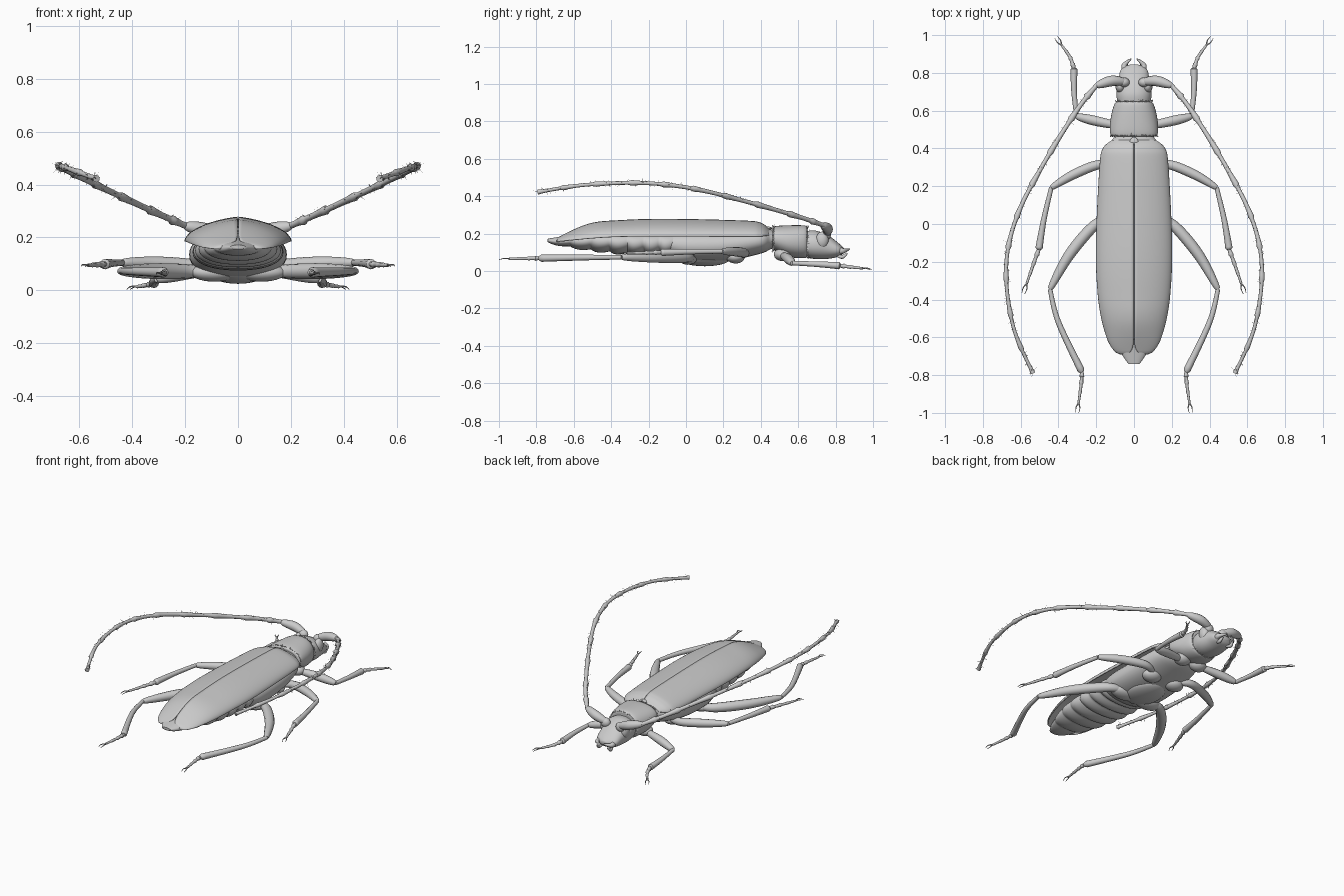
import bpy, math, random
from mathutils import Vector

if "Cube" in bpy.data.objects:
    bpy.data.objects.remove(bpy.data.objects["Cube"])
random.seed(4)
UP = Vector((0, 0, 1))


def spline(rows, n):
    """Catmull-Rom resampling of rows of numbers, n samples per span."""
    P = [rows[0]] + list(rows) + [rows[-1]]
    out = []
    for i in range(1, len(P) - 2):
        for k in range(n):
            t = k / n
            out.append([0.5 * (2*b + (c-a)*t + (2*a-5*b+4*c-d)*t*t + (3*b-a-3*c+d)*t**3)
                        for a, b, c, d in zip(P[i-1], P[i], P[i+1], P[i+2])])
    out.append(list(rows[-1]))
    return out


def add(name, verts, faces, mirror=False):
    me = bpy.data.meshes.new(name)
    me.from_pydata(verts, [], faces)
    ob = bpy.data.objects.new(name, me)
    bpy.context.collection.objects.link(ob)
    if mirror:
        ob.modifiers.new("mirror", 'MIRROR').use_mirror_merge = False
    bpy.ops.object.select_all(action='DESELECT')
    ob.select_set(True)
    bpy.context.view_layer.objects.active = ob
    bpy.ops.object.shade_smooth_by_angle(angle=math.radians(50))
    return ob


def skin(rings):
    """Closed faces over a stack of equal rings."""
    m = len(rings[0])
    v = [p for r in rings for p in r]
    f = [(i*m+j, i*m+(j+1) % m, (i+1)*m+(j+1) % m, (i+1)*m+j)
         for i in range(len(rings)-1) for j in range(m)]
    return v, f + [tuple(range(m))[::-1], tuple(range(len(v)-m, len(v)))]


def oval(w, y, lo, hi, a, power=2.2):
    """Point at angle a on a superellipse cross-section."""
    c, s = math.cos(a), math.sin(a)
    return Vector((w*math.copysign(abs(c)**(2/power), c), y,
                   (lo+hi)/2 + (hi-lo)/2*math.copysign(abs(s)**(2/power), s)))


def loft(name, rows, n=6, m=40):
    """Body section: rows are (y, half width, bottom z, top z)."""
    S = spline(rows, n) if n > 1 else rows
    return add(name, *skin([[oval(w, y, lo, hi, 2*math.pi*j/m) for j in range(m)] for y, w, lo, hi in S]))


def tube(name, pts, radius, n=12, m=12):
    """Mirrored limb along pts; radius is a function of 0..1."""
    S = [Vector(p) for p in spline(pts, n)]
    rings = []
    for i, p in enumerate(S):
        rad = radius(i / (len(S) - 1))
        t = (S[min(i+1, len(S)-1)] - S[max(i-1, 0)]).normalized()
        u = t.cross(UP).normalized()
        w = u.cross(t)
        rings.append([p + rad*(math.cos(2*math.pi*j/m)*u + math.sin(2*math.pi*j/m)*w) for j in range(m)])
    return add(name, *skin(rings), mirror=True)


def hairs(name, roots, mirror=False, r=0.0011):
    """Thin three-sided bristles from (root, vector) pairs."""
    v, f = [], []
    for p, d in roots:
        u = d.orthogonal().normalized()
        w = d.normalized().cross(u)
        k = len(v)
        v += [p + r*u, p + r*w, p - r*(u+w), p + d]
        f += [(k, k+1, k+3), (k+1, k+2, k+3), (k+2, k, k+3)]
    return add(name, v, f, mirror)


def blob(name, loc, size, mirror=True):
    for s in ((1, -1) if mirror else (1,)):
        bpy.ops.mesh.primitive_uv_sphere_add(segments=24, ring_count=14, location=(s*loc[0], loc[1], loc[2]))
        bpy.context.object.name = name
        bpy.context.object.scale = size
        bpy.ops.object.shade_smooth()


# wing cases: outer half width, edge z and top z along y; the tip rounds off by rule
case_rows = [(.445, .115, .19, .225), (.40, .165, .185, .258), (.30, .183, .185, .270), (-.10, .202, .185, .279),
             (-.35, .194, .183, .272), (-.52, .169, .173, .253), (-.692, .115, .156, .178)]
verts, faces, N = [], [], 18
S = spline(case_rows, 10)
for y, xo, lo, hi in S:
    k = max(0, (-.60 - y) / .092)
    round_off = 1 - math.sqrt(max(0, 1 - k*k))
    xi, xo = .002 + .055*round_off**1.5, xo - .045*round_off
    for j in range(N + 1):
        x = xi + (xo - xi) * math.sin(j / N * math.pi / 2)
        u = x / xo
        verts.append((x, y, lo + (hi - lo) * (0.75*math.sqrt(max(0, 1 - u*u)) + 0.25*(1 - u))))
for i in range(len(S) - 1):
    for j in range(N):
        k = i*(N + 1) + j
        faces.append((k, k+N+1, k+N+2, k+1))
cases = add("wing_cases", verts, faces)
sol = cases.modifiers.new("shell", 'SOLIDIFY')
sol.thickness, sol.offset = 0.008, -1
cases.modifiers.new("mirror", 'MIRROR').use_mirror_merge = False

# thorax underside, pronotum, head
loft("thorax", [(.475, .10, .125, .215), (.45, .112, .115, .222), (.39, .155, .09, .225), (.20, .18, .05, .225),
                (0, .182, .048, .225), (-.12, .15, .09, .21)])
loft("pronotum", [(.464, .09, .13, .22), (.472, .124, .11, .238), (.55, .125, .075, .244),
                  (.638, .102, .069, .242), (.648, .07, .09, .22)])
loft("head", [(.63, .085, .075, .21), (.69, .093, .064, .216), (.76, .082, .065, .19),
              (.82, .068, .078, .145), (.845, .02, .1, .122)])
blob("eye", (.072, .728, .165), (.026, .034, .045))
blob("antenna_socket", (.055, .75, .195), (.032, .026, .03))
tube("mandible", [(.045, .815, .108), (.05, .842, .108), (.014, .876, .118)], lambda t: .002 + .018*(1 - t**1.5))
tube("palp", [(.03, .80, .085), (.042, .835, .075), (.038, .862, .095)], lambda t: .004 + .006*math.sin(math.pi*t))

# abdomen: smooth taper with a groove between the segments
rows, count = [], 7
for i in range(106):
    q = i / 105                                   # 0 at the waist, 1 at the tip
    s = (1.25*q - .25*q*q) * count                # segments shorten to the rear
    t = (count * q * (1.4 - .4*q)) % 1
    t = s % 1 if i < 105 else 1
    dip = .022 * (1 - math.sin(math.pi * t**1.4)**.6) * (1 - .6*q)
    y = -.06 - .68*q
    w = .034 + .138*(1 - q**3.2)
    lo = .075 + .072*q**2.2
    rows.append((y, w - dip*.6, lo + dip, .215 - .18*max(0, -.5 - y)))
loft("abdomen", rows, n=1)

# breastplate and hip joints
blob("breastplate", (0, .10, .068), (.11, .14, .043), mirror=False)
blob("front_hip", (.06, .515, .088), (.055, .045, .035))
blob("middle_hip", (.085, .265, .075), (.06, .05, .035))
blob("hind_hip", (.09, .01, .068), (.09, .05, .035))


def leg(part, thigh, shin, foot, fat):
    """Spindle thigh, flaring shin, jointed foot that ends in two claws."""
    tube(part + "_thigh", thigh, lambda t: .013 + (fat - .013)*math.sin(math.pi*t**1.1)**.8 if 0 < t < 1 else .012)
    tube(part + "_shin", [thigh[-1]] + shin, lambda t: .012 + .008*t**1.5 if t < .97 else .012)
    tube(part + "_foot", [shin[-1]] + foot, lambda t: .006 + .008*(1 - t)*(.5 + (t*4 % 1)**2))
    p = Vector(foot[0])
    tip = Vector(foot[-1])
    c = (tip - p).normalized() * .055
    side = c.cross(UP).normalized() * .010
    for s in (1, -1):
        tube(part + "_claw", [tip, tip + c*.5 + s*side + UP*.003, tip + c + s*side*.8 - UP*.004],
             lambda t: .0045 - .0035*t, m=6)


leg("front", [(.06, .515, .085), (.20, .545, .066), (.305, .57, .042)],
    [(.317, .70, .036), (.318, .825, .028)], [(.34, .885, .021), (.382, .945, .014)], .026)
leg("middle", [(.09, .29, .085), (.18, .315, .095), (.32, .262, .103), (.438, .192, .105)],
    [(.478, .02, .103), (.504, -.135, .099)], [(.535, -.22, .097), (.568, -.315, .095)], .026)
leg("hind", [(.10, .03, .072), (.20, .00, .072), (.34, -.16, .073), (.445, -.345, .073)],
    [(.40, -.52, .072), (.275, -.785, .068)], [(.28, -.85, .067), (.293, -.945, .065)], .030)

# antennae: thick base segment, then ten joints that swell at their ends
tube("antenna_base", [(.045, .752, .20), (.12, .757, .226), (.205, .73, .245)],
     lambda t: .007 + .021*math.sin(math.pi*(.1 + .9*t**1.2))**.7 if t < 1 else .006)
ant = [(.195, .738, .243), (.30, .605, .289), (.475, .325, .370), (.62, .04, .440), (.677, -.23, .470),
       (.64, -.54, .460), (.535, -.79, .422)]
thick = lambda t: (.0145 - .004*t) * (.85 + .45*(t*9.99 % 1)**4)
tube("antenna", ant, thick, n=15)

# bristles along antennae
roots = []
path = spline(ant, 25)
for i in range(170):
    p = Vector(random.choice(path[12:]))
    d = Vector([random.gauss(0, 1) for k in range(3)]).normalized()
    roots.append((p + d*.008, d*random.uniform(.016, .027)))
hairs("antenna_bristles", roots, mirror=True)

# hair fringes at both ends of the pronotum
for name, y, w, lo, hi, way in (("rear_fringe", .472, .122, .11, .237, -1), ("front_fringe", .645, .094, .072, .236, 1)):
    roots = []
    for i in range(220):
        a = random.uniform(0, 2*math.pi)
        d = Vector((math.cos(a)*.5, way + random.gauss(0, .5), math.sin(a)*.5)).normalized()
        roots.append((oval(w, y, lo, hi, a), d*random.uniform(.008, .018)))
    hairs(name, roots)

# small shield between the wing case shoulders
blob("shield", (0, .43, .228), (.024, .03, .010), mirror=False)
